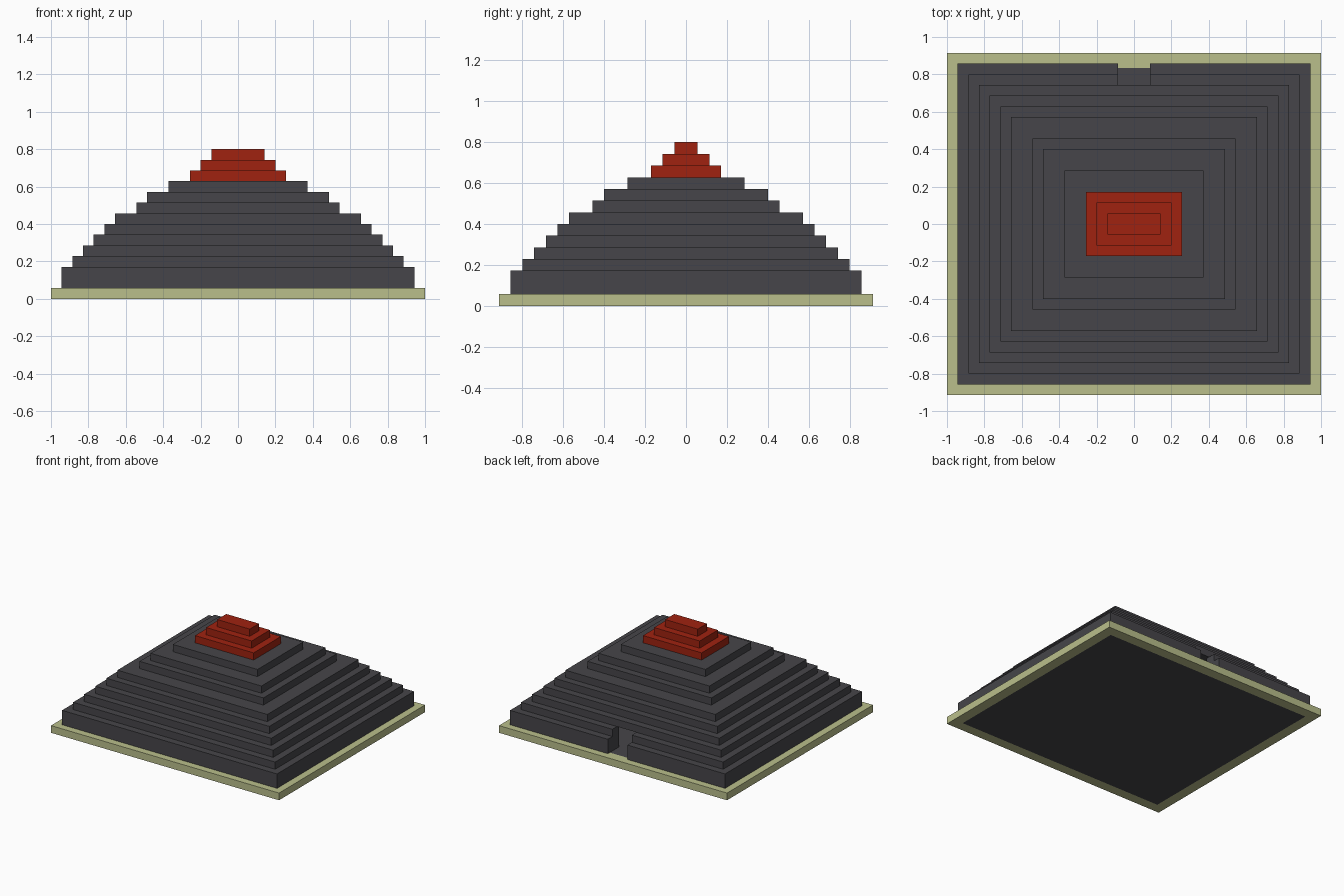
import bpy, bmesh

old = bpy.data.objects.get("Cube")
if old:
    bpy.data.objects.remove(old, do_unlink=True)

U = 2 / 35  # one building block


def material(name, rgb):
    m = bpy.data.materials.new(name)
    m.use_nodes = True
    color = (*rgb, 1)
    m.diffuse_color = color
    m.node_tree.nodes["Principled BSDF"].inputs["Base Color"].default_value = color
    return m


SAND = material("pale_sand", (0.49, 0.52, 0.26))
STONE = material("dark_stone", (0.061, 0.060, 0.067))
RED = material("red_stone", (0.35, 0.016, 0.005))


def prism(name, outline, bottom, height, *mats, inlay=0):
    """Extrude an outline given in blocks; optionally inset both caps."""
    bm = bmesh.new()
    face = bm.faces.new([bm.verts.new((x * U, y * U, bottom * U)) for x, y in outline])
    top = bmesh.ops.extrude_face_region(bm, geom=[face])["geom"]
    bmesh.ops.translate(bm, vec=(0, 0, height * U),
                        verts=[g for g in top if isinstance(g, bmesh.types.BMVert)])
    bmesh.ops.recalc_face_normals(bm, faces=bm.faces)
    if inlay:
        caps = [f for f in bm.faces if abs(f.normal.z) > 0.9]
        bmesh.ops.inset_individual(bm, faces=caps, thickness=inlay * U)
        for f in caps:
            f.material_index = 1
    mesh = bpy.data.meshes.new(name)
    bm.to_mesh(mesh)
    bm.free()
    for m in mats:
        mesh.materials.append(m)
    bpy.context.collection.objects.link(bpy.data.objects.new(name, mesh))


def rectangle(x, y):
    return [(x, y), (-x, y), (-x, -y), (x, -y)]


def doorway_ring(x, y, ix, iy, d):
    """Hollow wall, open in the middle of the back side."""
    half = [(d, iy), (d, y), (x, y), (x, -y)]
    inner = [(-ix, -iy), (-ix, iy)]
    left = [(-px, py) for px, py in reversed(half)]
    return half + left + inner[::-1] + [inner[0], (ix, -iy), (ix, iy)]


# Base plate with a dark floor, flush above and below
prism("base_plate", rectangle(17.5, 16), 0, 1, SAND, STONE, inlay=2)


# Lower walls, cut by the back doorway
def wall(name, x, y, bottom, height):
    d, ix, iy = 1.5, 14, 12.5
    right = [(d, iy), (d, y), (x, y), (x, -y)]
    left = [(-px, py) for px, py in reversed(right)]
    prism(name, right + left + [(-ix, iy), (-ix, -iy), (ix, -iy), (ix, iy)],
          bottom, height, STONE)


wall("lower_wall", 16.5, 15, 1, 2)
wall("second_wall", 15.5, 14, 3, 1)

# Stepped stone tiers, then the red crown; each is 1.5 blocks deeper in x than y
for i, x in enumerate([14.5, 13.5, 12.5, 11.5, 9.5, 8.5, 6.5]):
    prism(f"stone_tier_{i + 1}", rectangle(x, x - 1.5), 4 + i, 1, STONE)
for i, x in enumerate([4.5, 3.5, 2.5]):
    prism(f"red_crown_{i + 1}", rectangle(x, x - 1.5), 11 + i, 1, RED)
